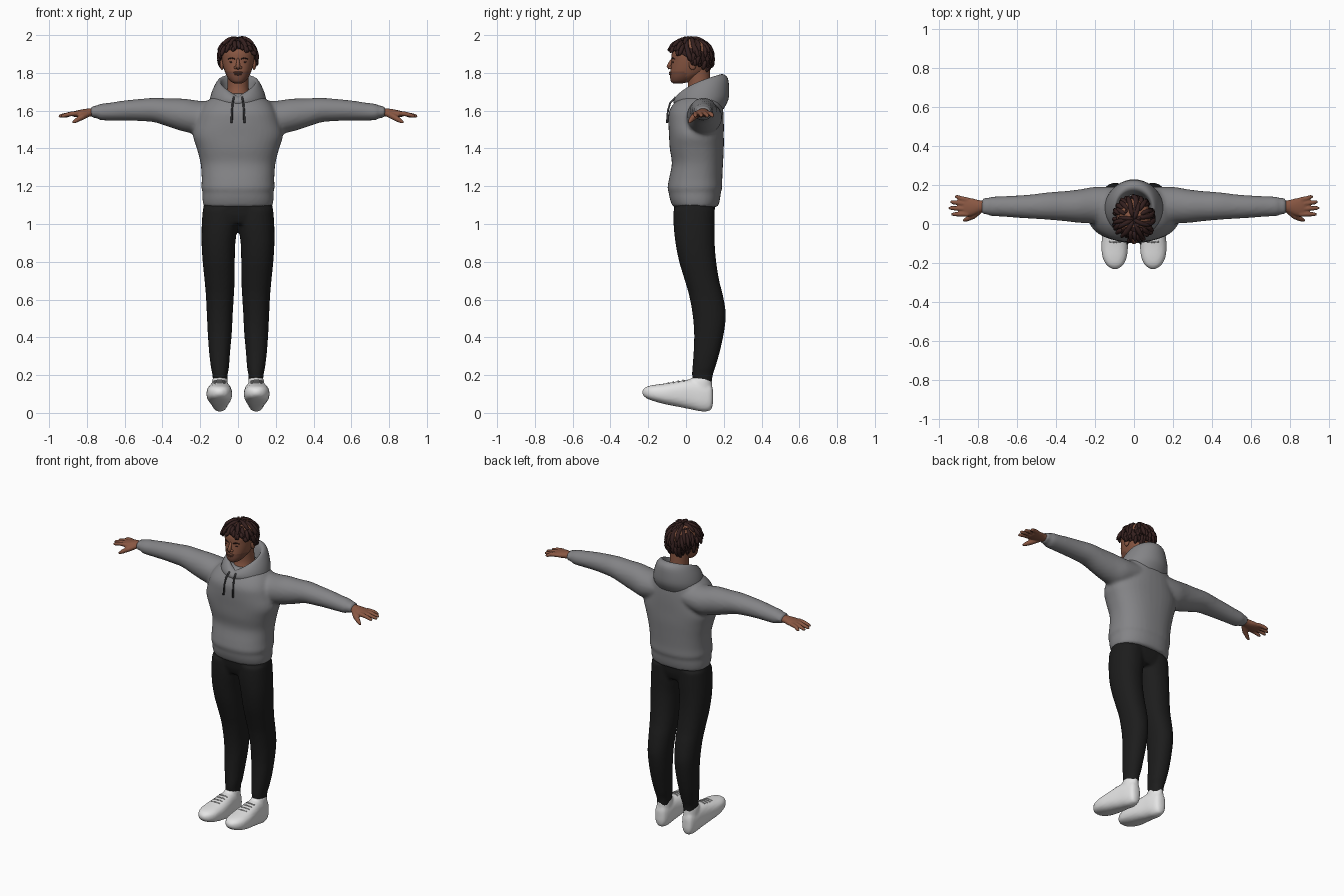
import bpy, bmesh, math, random
from mathutils import Vector

random.seed(4)


def material(name, rgb):
    m = bpy.data.materials.new(name)
    m.diffuse_color = (*rgb, 1)
    return m


GREY = material("hoodie grey", (0.23, 0.23, 0.24))
CORD = material("cord dark grey", (0.06, 0.06, 0.065))
BLACK = material("trouser black", (0.012, 0.012, 0.012))
WHITE = material("shoe white", (0.78, 0.78, 0.78))
LACE = material("lace pale grey", (0.55, 0.55, 0.55))
SKIN = material("skin brown", (0.25, 0.095, 0.055))
SHADE = material("beard brown", (0.17, 0.066, 0.042))
HAIR = material("hair dark brown", (0.034, 0.014, 0.013))


def finish(bm, name, mat, remesh=0, smooth=4):
    bmesh.ops.recalc_face_normals(bm, faces=bm.faces)
    me = bpy.data.meshes.new(name)
    bm.to_mesh(me)
    bm.free()
    me.materials.append(mat)
    for p in me.polygons:
        p.use_smooth = True
    ob = bpy.data.objects.new(name, me)
    bpy.context.collection.objects.link(ob)
    if remesh:
        r = ob.modifiers.new("blend", 'REMESH')
        r.mode, r.voxel_size, r.use_smooth_shade = 'VOXEL', remesh, True
        s = ob.modifiers.new("soften", 'SMOOTH')
        s.factor, s.iterations = 0.5, smooth
    return ob


def skin_rings(bm, rings, cap=True):
    rows = [[bm.verts.new(p) for p in ring] for ring in rings]
    n = len(rows[0])
    for a, b in zip(rows, rows[1:]):
        for i in range(n):
            bm.faces.new((a[i], a[(i + 1) % n], b[(i + 1) % n], b[i]))
    if cap:
        bm.faces.new(rows[0])
        bm.faces.new(rows[-1])


def spline(keys, steps):
    """Smooth in-between values through a list of equal-length tuples."""
    out = []
    for i in range(len(keys) - 1):
        p = [keys[max(0, min(len(keys) - 1, i + k))] for k in (-1, 0, 1, 2)]
        for j in range(steps):
            t = j / steps
            out.append([b + 0.5 * t * (c - a + t * (2 * a - 5 * b + 4 * c - d + t * (3 * (b - c) + d - a)))
                        for a, b, c, d in zip(*p)])
    return out + [list(keys[-1])]


def loft(bm, axis, keys, side=1, n=28, power=2.0, steps=4):
    """Rings along an axis; key = (position, u low, u high, v low, v high)."""
    rings = []
    for t, u0, u1, v0, v1 in spline(keys, steps):
        ring = []
        for i in range(n):
            a = 2 * math.pi * i / n
            c, s = math.cos(a), math.sin(a)
            u = (u0 + u1) / 2 + (u1 - u0) / 2 * math.copysign(abs(c) ** (2 / power), c)
            v = (v0 + v1) / 2 + (v1 - v0) / 2 * math.copysign(abs(s) ** (2 / power), s)
            x, y, z = {'x': (t, u, v), 'y': (u, t, v), 'z': (u, v, t)}[axis]
            ring.append((x * side, y, z))
        rings.append(ring)
    skin_rings(bm, rings)


def tube(bm, pts, radii, n=8):
    pts = [Vector(p) for p in pts]
    rings = []
    for i, p in enumerate(pts):
        d = (pts[min(i + 1, len(pts) - 1)] - pts[max(i - 1, 0)]).normalized()
        q = Vector((0, 0, 1)).rotation_difference(d)
        rings.append([p + q @ Vector((radii[i] * math.cos(2 * math.pi * k / n),
                                      radii[i] * math.sin(2 * math.pi * k / n), 0)) for k in range(n)])
    skin_rings(bm, rings)


def blob(bm, c, r):
    vs = bmesh.ops.create_uvsphere(bm, u_segments=16, v_segments=10, radius=1)["verts"]
    for v in vs:
        v.co = Vector(c) + Vector([a * b for a, b in zip(v.co, r)])


# Hoodie body and sleeves, blended into one garment
bm = bmesh.new()
loft(bm, 'z', [(1.09, -.182, .182, -.07, .17), (1.13, -.188, .188, -.085, .18), (1.17, -.188, .188, -.092, .185),
               (1.19, -.194, .194, -.098, .192), (1.24, -.192, .192, -.09, .192), (1.32, -.198, .198, -.075, .196),
               (1.40, -.218, .218, -.086, .2), (1.47, -.238, .238, -.09, .2), (1.54, -.22, .22, -.093, .2),
               (1.60, -.2, .2, -.088, .197), (1.65, -.165, .165, -.055, .19), (1.69, -.1, .1, -.015, .17)],
     n=40, power=2.35)
for s in (1, -1):
    loft(bm, 'x', [(.1, .0, .19, 1.5, 1.65), (.2, .002, .19, 1.475, 1.652), (.28, .006, .177, 1.488, 1.663),
                   (.36, .015, .168, 1.512, 1.665), (.44, .022, .162, 1.538, 1.668), (.52, .027, .152, 1.545, 1.662),
                   (.6, .032, .146, 1.548, 1.654), (.68, .038, .142, 1.548, 1.642), (.73, .04, .14, 1.55, 1.636),
                   (.745, .047, .134, 1.56, 1.628), (.78, .05, .132, 1.562, 1.624)], side=s)
finish(bm, "hoodie", GREY, remesh=.011, smooth=3)

# Hood lying round the neck, dipping to a V at the front
bm = bmesh.new()
rings = []
for cy, rx, ry, zf, zb in spline([(.075, .15, .125, 1.615, 1.61), (.08, .15, .145, 1.64, 1.66),
                                  (.082, .138, .146, 1.655, 1.72), (.085, .118, .136, 1.668, 1.772),
                                  (.082, .102, .113, 1.675, 1.793), (.075, .09, .093, 1.67, 1.778),
                                  (.07, .08, .08, 1.655, 1.7)], 3):
    ring = []
    for i in range(40):
        a = 2 * math.pi * i / 40
        k = math.sqrt(max(0, (1 + math.sin(a)) / 2))
        ring.append((rx * math.cos(a), cy + ry * math.sin(a), zf + (zb - zf) * k))
    rings.append(ring)
skin_rings(bm, rings, cap=False)
finish(bm, "hood", GREY)

# Drawstrings
bm = bmesh.new()
for s in (1, -1):
    tube(bm, [(s * .022, -.055, 1.672), (s * .028, -.084, 1.64), (s * .032, -.096, 1.6), (s * .034, -.1, 1.535)],
         [.005, .005, .005, .006])
finish(bm, "drawstrings", CORD)

# Trousers: two legs blended with the hips
bm = bmesh.new()
loft(bm, 'z', [(1.0, -.17, .17, -.045, .135), (1.05, -.185, .185, -.062, .15), (1.13, -.178, .178, -.066, .155)],
     n=36, power=2.4)
for s in (1, -1):
    loft(bm, 'z', [(1.08, .0, .186, -.066, .152), (1.0, .0, .192, -.066, .152), (.9, .014, .193, -.056, .152),
                   (.8, .017, .187, -.036, .16), (.7, .018, .177, -.006, .176), (.62, .022, .17, .017, .196),
                   (.52, .028, .165, .035, .211), (.42, .033, .16, .043, .2), (.32, .042, .153, .04, .178),
                   (.24, .048, .143, .034, .155), (.2, .055, .135, .032, .142), (.14, .057, .132, .038, .134)],
         side=s, power=2.2)
finish(bm, "trousers", BLACK, remesh=.01, smooth=2)

# Shoes with toes raised, plus laces
for s, label in ((1, "left"), (-1, "right")):
    bm = bmesh.new()
    loft(bm, 'y', [(.143, .085, .115, .05, .12), (.13, .063, .132, .015, .155), (.09, .05, .142, .007, .172),
                   (.03, .043, .15, .018, .178), (-.04, .034, .16, .032, .168), (-.11, .031, .167, .046, .156),
                   (-.17, .037, .161, .062, .148), (-.21, .056, .14, .078, .138), (-.231, .085, .11, .098, .12)],
         side=s, power=2.5)
    loft(bm, 'z', [(.12, .052, .14, .01, .14), (.16, .054, .138, .018, .138), (.187, .058, .134, .028, .136)], side=s)
    finish(bm, label + "_shoe", WHITE, remesh=.008, smooth=2)
    bm = bmesh.new()
    for k in range(4):
        y, z = -.012 - .026 * k, .174 - .0048 * k
        tube(bm, [(s * .068, y, z - .006), (s * .097, y - .004, z), (s * .128, y, z - .006)], [.004] * 3, 6)
    finish(bm, label + "_laces", LACE)

# Hands: palm, four fingers and a thumb
for s, label in ((1, "left"), (-1, "right")):
    bm = bmesh.new()
    loft(bm, 'x', [(.75, .062, .12, 1.57, 1.614), (.79, .058, .122, 1.568, 1.612), (.83, .042, .132, 1.566, 1.606),
                   (.865, .04, .135, 1.567, 1.598), (.878, .05, .128, 1.572, 1.592)], side=s, n=20)
    for y0, y1, x1 in ((.124, .14, .918), (.1, .113, .942), (.075, .082, .95), (.05, .05, .936)):
        tube(bm, [(s * .85, y0, 1.586), (s * .89, (y0 + y1) / 2, 1.582), (s * (x1 - .012), y1, 1.573), (s * x1, y1, 1.569)],
             [.013, .0125, .0105, .005])
    tube(bm, [(s * .79, .07, 1.585), (s * .825, .04, 1.567), (s * .855, .025, 1.549), (s * .876, .017, 1.536)],
         [.017, .017, .013, .006])
    finish(bm, label + "_hand", SKIN, remesh=.005, smooth=2)

# Neck
bm = bmesh.new()
loft(bm, 'z', [(1.6, -.085, .085, -.02, .15), (1.67, -.066, .066, -.005, .145), (1.73, -.056, .056, .01, .13),
               (1.84, -.058, .058, .0, .125)])
finish(bm, "neck", SKIN)

# Head with a beard shade on the lower front faces
bm = bmesh.new()
loft(bm, 'z', [(1.744, -.018, .018, -.066, -.02), (1.754, -.038, .038, -.079, .02), (1.775, -.055, .055, -.084, .06),
               (1.8, -.067, .067, -.083, .1), (1.83, -.077, .077, -.08, .118), (1.87, -.085, .085, -.076, .128),
               (1.91, -.087, .087, -.074, .13), (1.95, -.076, .076, -.052, .115), (1.98, -.04, .04, -.01, .07)],
     n=36, power=2.15)
head = finish(bm, "head", SKIN)
head.data.materials.append(SHADE)
for p in head.data.polygons:
    if p.center.z < 1.81 and p.center.y < 0:
        p.material_index = 1

# Nose, brow ridge and ears
bm = bmesh.new()
tube(bm, [(0, -.07, 1.875), (0, -.082, 1.855), (0, -.09, 1.835), (0, -.084, 1.822)], [.007, .009, .013, .009], 12)
for s in (1, -1):
    blob(bm, (s * .013, -.083, 1.828), (.009, .01, .008))
    blob(bm, (s * .085, .035, 1.845), (.011, .02, .03))
finish(bm, "nose_and_ears", SKIN)

# Lips
bm = bmesh.new()
blob(bm, (0, -.081, 1.802), (.025, .01, .006))
blob(bm, (0, -.081, 1.793), (.022, .01, .006))
finish(bm, "lips", SHADE)

# Eyes and eyebrows as thin strips on the face
bm = bmesh.new()
for s in (1, -1):
    blob(bm, (s * .034, -.068, 1.857), (.012, .004, .004))
    tube(bm, [(s * .016, -.075, 1.874), (s * .034, -.07, 1.879), (s * .052, -.058, 1.873)], [.003, .004, .002], 6)
finish(bm, "eyes_and_brows", HAIR)


# Hair: a scalp cap covered by layered twisted locks
def scalp(az, el, k=1.0):
    c = math.cos(el)
    return Vector((.096 * k * c * math.cos(az), .023 + .112 * k * c * math.sin(az), 1.883 + .1 * k * math.sin(el)))


def hairline(az):
    return math.radians(-6 - 36 * math.sin(az))


bm = bmesh.new()
skin_rings(bm, [[scalp(2 * math.pi * i / 40, hairline(2 * math.pi * i / 40) * (1 - t) + 1.56 * t)
                 for i in range(40)] for t in [j / 10 for j in range(11)]])
finish(bm, "hair_cap", HAIR)

bm = bmesh.new()
for start, count, reach in ((84, 8, 50), (62, 15, 50), (40, 19, 45), (16, 21, 45), (-8, 21, 40)):
    for i in range(count):
        az = 2 * math.pi * (i + random.uniform(.2, .8)) / count
        e0 = math.radians(start + random.uniform(-6, 6))
        low = hairline(az) - math.radians(random.uniform(2, 14))
        e1 = max(e0 - math.radians(reach), low)
        if e0 - e1 < .25:
            continue
        sway, lift = random.uniform(-.2, .2), random.uniform(.05, .15)
        path = [scalp(az + sway * t, e0 + (e1 - e0) * t, 1.0 + lift * t) for t in (0, .25, .5, .75, .93, 1)]
        tube(bm, path, [.008, .012, .0125, .011, .008, .003], 7)
# Short upright tips on the crown
for i in range(9):
    az, el = random.uniform(0, 6.28), random.uniform(.75, 1.35)
    tube(bm, [scalp(az, el, k) + Vector((0, 0, 0)) for k in (.95, 1.06, 1.14)], [.012, .01, .004], 7)
for v in bm.verts:
    v.co.z = min(v.co.z, 2.0)
finish(bm, "hair_locks", HAIR)
